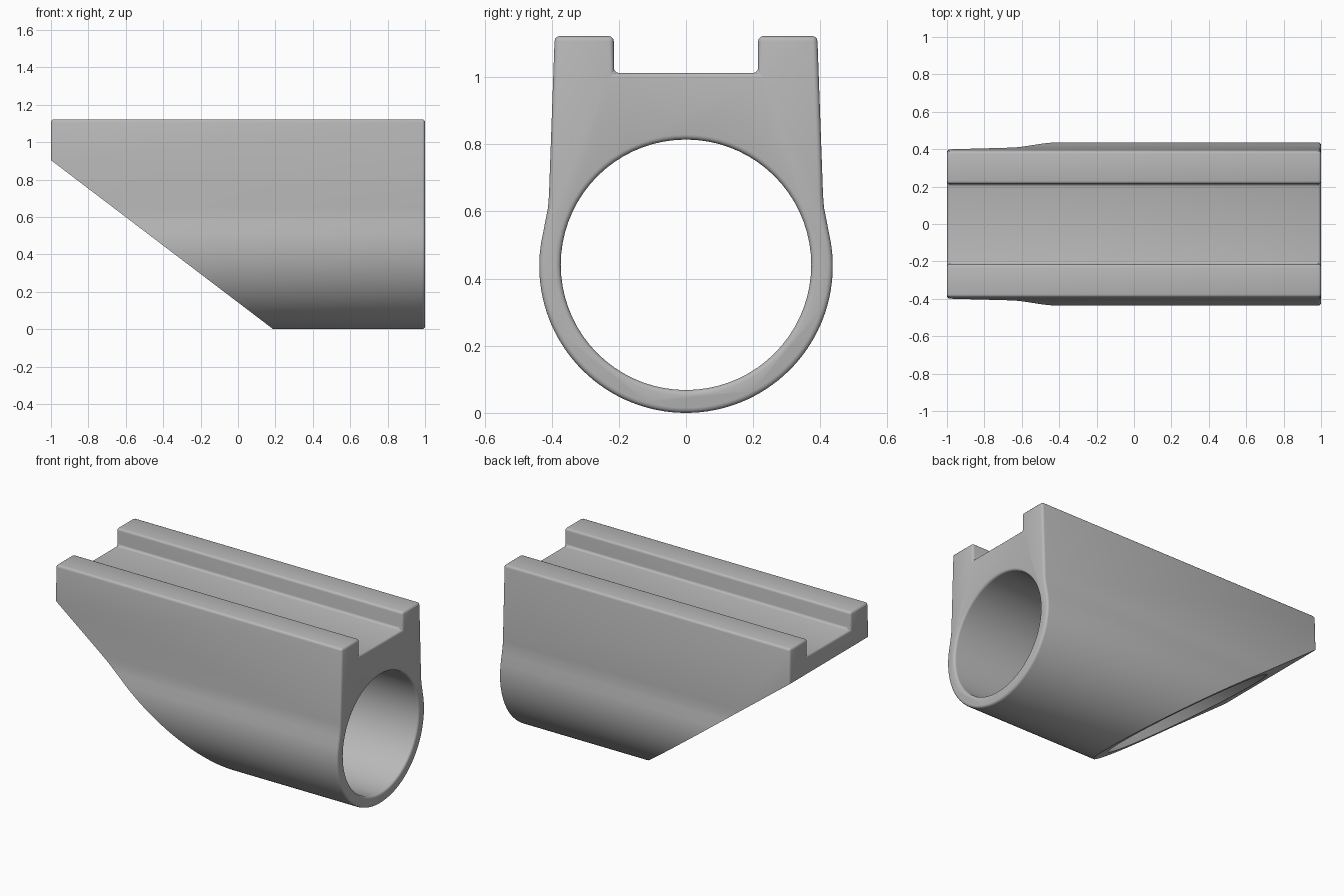
import bpy, bmesh, math
from mathutils import Matrix

old = bpy.data.objects.get("Cube")
if old:
    bpy.data.objects.remove(old, do_unlink=True)

R, ZC, BORE, LEDGE = 0.437, 0.437, 0.373, 0.015

grey = bpy.data.materials.new("plain_grey")
grey.use_nodes = True
colour = (0.48, 0.48, 0.48, 1)
grey.diffuse_color = colour
grey.node_tree.nodes["Principled BSDF"].inputs["Base Color"].default_value = colour


def make_object(name, bm):
    bmesh.ops.recalc_face_normals(bm, faces=bm.faces)
    mesh = bpy.data.meshes.new(name)
    bm.to_mesh(mesh)
    bm.free()
    mesh.materials.append(grey)
    obj = bpy.data.objects.new(name, mesh)
    bpy.context.collection.objects.link(obj)
    return obj


def prism(name, points, direction):
    """Extrude a closed outline along a vector."""
    bm = bmesh.new()
    face = bm.faces.new([bm.verts.new(p) for p in points])
    ext = bmesh.ops.extrude_face_region(bm, geom=[face])
    moved = [v for v in ext["geom"] if isinstance(v, bmesh.types.BMVert)]
    bmesh.ops.translate(bm, verts=moved, vec=direction)
    return make_object(name, bm)


# Sleeve outline: round underside, tapering cheeks and two top rails
half = []
for i in range(37):
    a = math.radians(-90 + 100 * i / 36)
    half.append((R * math.cos(a), ZC + R * math.sin(a)))
half += [(0.419, 0.57), (0.411, 0.61), (0.408, 0.65), (0.391, 1.122),
         (0.215, 1.122), (0.215, 1.012)]
outline = half + [(-y, z) for y, z in reversed(half[1:])]
body = prism("rail_sleeve", [(-1, y, z) for y, z in outline], (2, 0, 0))

# Bore cutter, flared at the open end for a rounded rim
bm = bmesh.new()
rings = [(-1.2, BORE), (1 - LEDGE, BORE)]
for k in range(1, 5):
    a = math.radians(90 * k / 4)
    rings.append((1 - LEDGE + LEDGE * math.sin(a), BORE + LEDGE * (1 - math.cos(a))))
rings.append((1.1, BORE + LEDGE))
loops = []
for x, r in rings:
    loops.append([bm.verts.new((x, r * math.cos(t), ZC + 0.004 + r * math.sin(t)))
                  for t in (math.tau * i / 72 for i in range(72))])
for a, b in zip(loops, loops[1:]):
    for i in range(72):
        j = (i + 1) % 72
        bm.faces.new((a[i], a[j], b[j], b[i]))
bm.faces.new(loops[0])
bm.faces.new(loops[-1])
bore = make_object("bore_cutter", bm)

# Wedge cutter for the sloping underside
slope = [(-1.4, 1.208), (0.32, -0.1), (-1.4, -0.1)]
wedge = prism("slope_cutter", [(x, -1, z) for x, z in slope], (0, 2, 0))

# Soft edges first, then the two cuts
bevel = body.modifiers.new("soft_edges", "BEVEL")
bevel.width = LEDGE
bevel.segments = 3
bevel.limit_method = "ANGLE"
bevel.angle_limit = math.radians(40)
for cutter in (bore, wedge):
    cut = body.modifiers.new(cutter.name, "BOOLEAN")
    cut.operation = "DIFFERENCE"
    cut.solver = "EXACT"
    cut.object = cutter

bpy.ops.object.select_all(action="DESELECT")
bpy.context.view_layer.objects.active = body
body.select_set(True)
for name in [m.name for m in body.modifiers]:
    bpy.ops.object.modifier_apply(modifier=name)
for cutter in (bore, wedge):
    bpy.data.objects.remove(cutter, do_unlink=True)
bpy.ops.object.shade_smooth_by_angle(angle=math.radians(32))
